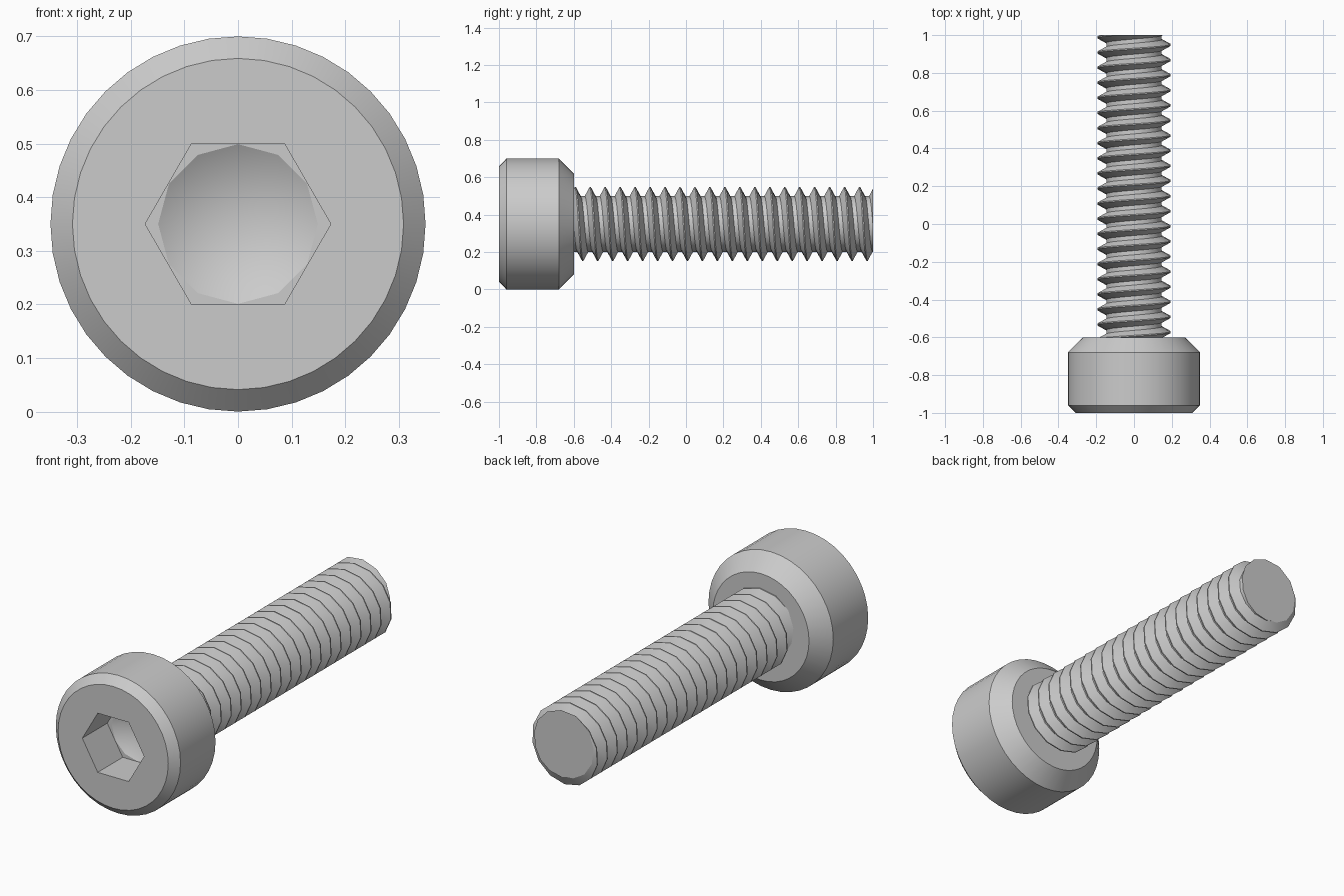
import bpy, bmesh
from math import sin, cos, pi, radians
from mathutils import Vector

cube = bpy.data.objects.get("Cube")
if cube:
    bpy.data.objects.remove(cube, do_unlink=True)

AXIS_Z = 0.35      # height of the bolt axis, which runs along y
HEAD_SIDES = 40
CONE_SIDES = 12
TURN_STEPS = 14    # facets per turn of thread
PITCH = 0.08

steel = bpy.data.materials.new("grey steel")
steel.use_nodes = True
grey = (0.6, 0.6, 0.6, 1)
steel.diffuse_color = grey
steel.node_tree.nodes["Principled BSDF"].inputs["Base Color"].default_value = grey


def point(angle, radius, y):
    """Point around the bolt axis; angle 0 is up and turns towards +x."""
    return Vector((radius * sin(angle), y, AXIS_Z + radius * cos(angle)))


def ring(bm, sides, radius, y, turn=0.0):
    return [bm.verts.new(point(turn + 2 * pi * k / sides, radius, y)) for k in range(sides)]


def loop_edges(bm, verts):
    pairs = zip(verts, verts[1:] + verts[:1])
    return [bm.edges.get(p) or bm.edges.new(p) for p in pairs]


def skin(bm, a, b):
    n = len(a)
    for k in range(n):
        bm.faces.new((a[k], a[(k + 1) % n], b[(k + 1) % n], b[k]))


def fill_between(bm, outer, inner):
    edges = loop_edges(bm, outer) + loop_edges(bm, inner)
    bmesh.ops.triangle_fill(bm, use_beauty=True, use_dissolve=False, edges=edges)


def finish(bm, name, smooth_angle):
    bmesh.ops.recalc_face_normals(bm, faces=bm.faces[:])
    mesh = bpy.data.meshes.new(name)
    bm.to_mesh(mesh)
    bm.free()
    mesh.materials.append(steel)
    obj = bpy.data.objects.new(name, mesh)
    bpy.context.collection.objects.link(obj)
    bpy.ops.object.select_all(action='DESELECT')
    obj.select_set(True)
    bpy.context.view_layer.objects.active = obj
    bpy.ops.object.shade_smooth_by_angle(angle=radians(smooth_angle))
    return obj


# Head: chamfered cylinder with a hexagonal socket and a drilled cone floor
bm = bmesh.new()
profile = [(0.309, -1), (0.35, -0.96), (0.35, -0.68), (0.27, -0.6)]
rings = [ring(bm, HEAD_SIDES, r, y) for r, y in profile]
for a, b in zip(rings, rings[1:]):
    skin(bm, a, b)
bm.faces.new(rings[-1])

hex_radius = 0.15 / cos(pi / 6)
rim = ring(bm, 6, hex_radius, -1, pi / 6)
floor = ring(bm, 6, hex_radius, -0.8, pi / 6)
fill_between(bm, rings[0], rim)
skin(bm, rim, floor)

cone = ring(bm, CONE_SIDES, 0.149, -0.8)
fill_between(bm, floor, cone)
tip = bm.verts.new(point(0, 0, -0.713))
for k in range(CONE_SIDES):
    bm.faces.new((cone[k], cone[(k + 1) % CONE_SIDES], tip))
finish(bm, "socket_head", 25)

# Threaded shank: one right-hand helical strip, whose turns join edge to edge
bm = bmesh.new()
thread = [(-0.029, 0.15), (-0.003, 0.198), (0.003, 0.198), (0.029, 0.15)]
start = -0.752     # a crest position at the top, inside the head
turns = 24
strip = []
for i in range(turns * TURN_STEPS):
    angle = 2 * pi * i / TURN_STEPS
    y = start + PITCH * i / TURN_STEPS
    strip.append([bm.verts.new(point(angle, r, y + dy)) for dy, r in thread])
for i in range(len(strip) - 1):
    a, b = strip[i], strip[i + 1]
    for j in range(3):
        bm.faces.new((a[j], b[j], b[j + 1], a[j + 1]))
    if i + 1 + TURN_STEPS < len(strip):
        c, d = strip[i + TURN_STEPS], strip[i + 1 + TURN_STEPS]
        bm.faces.new((a[3], b[3], d[0], c[0]))

# Cut both ends square and close them
for y, side in ((-0.62, -1), (1.0, 1)):
    cut = bmesh.ops.bisect_plane(
        bm, geom=bm.verts[:] + bm.edges[:] + bm.faces[:], dist=1e-6,
        plane_co=(0, y, 0), plane_no=(0, side, 0), clear_outer=True)
    edges = [e for e in cut["geom_cut"] if isinstance(e, bmesh.types.BMEdge)]
    bmesh.ops.edgeloop_fill(bm, edges=edges)
finish(bm, "threaded_shank", 28)
